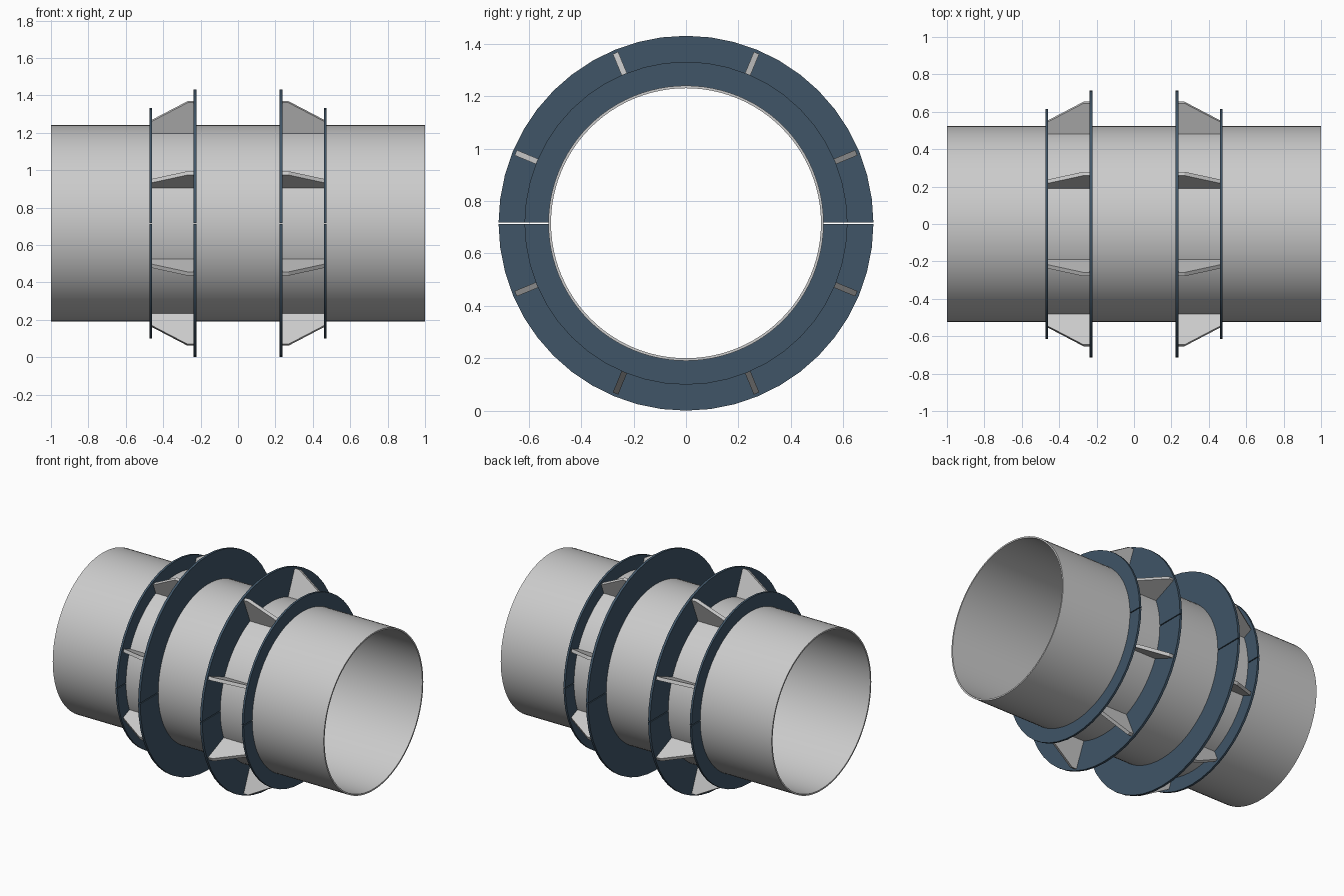
import bpy, bmesh
from math import cos, sin, pi, radians
from mathutils import Matrix

if "Cube" in bpy.data.objects:
    bpy.data.objects.remove(bpy.data.objects["Cube"])

R_PIPE, R_BIG, R_SMALL = 0.525, 0.715, 0.616
CZ = R_BIG
GAP = 0.003  # half of the slit between flange halves

blue = bpy.data.materials.new("flange_blue")
blue.diffuse_color = (0.05, 0.09, 0.135, 1)
blue.use_nodes = True
blue.node_tree.nodes["Principled BSDF"].inputs["Base Color"].default_value = blue.diffuse_color


def finish(name, bm, mat=None, smooth=False):
    bmesh.ops.recalc_face_normals(bm, faces=bm.faces)
    me = bpy.data.meshes.new(name)
    bm.to_mesh(me)
    bm.free()
    ob = bpy.data.objects.new(name, me)
    ob.location.z = CZ
    bpy.context.collection.objects.link(ob)
    if mat:
        me.materials.append(mat)
    if smooth:
        bpy.ops.object.select_all(action='DESELECT')
        ob.select_set(True)
        bpy.context.view_layer.objects.active = ob
        bpy.ops.object.shade_smooth_by_angle(angle=radians(30))
    return ob


def prism(bm, pts, vec):
    face = bm.faces.new([bm.verts.new(p) for p in pts])
    out = bmesh.ops.extrude_face_region(bm, geom=[face])
    moved = [v for v in out["geom"] if isinstance(v, bmesh.types.BMVert)]
    bmesh.ops.translate(bm, verts=moved, vec=vec)
    return list(face.verts) + moved


# Open pipe: rectangle wall section swept around the x axis
bm = bmesh.new()
N = 96
sec = [(-1, R_PIPE), (1, R_PIPE), (1, R_PIPE - 0.01), (-1, R_PIPE - 0.01)]
loops = [[bm.verts.new((x, r * cos(2 * pi * i / N), r * sin(2 * pi * i / N)))
          for x, r in sec] for i in range(N)]
for i in range(N):
    a, b = loops[i], loops[(i + 1) % N]
    for k in range(4):
        bm.faces.new((a[k], a[(k + 1) % 4], b[(k + 1) % 4], b[k]))
finish("pipe", bm, smooth=True)


# Half flange rings, split along the horizontal middle
def half_flange(name, radius, x0, x1, up):
    bm = bmesh.new()
    steps = 24
    rows = []
    for i in range(steps + 1):
        t = pi * i / steps
        row = []
        for x, r in ((x0, R_PIPE), (x1, R_PIPE), (x1, radius), (x0, radius)):
            row.append(bm.verts.new((x, r * cos(t), up * max(r * sin(t), GAP))))
        rows.append(row)
    for a, b in zip(rows, rows[1:]):
        for k in range(4):
            bm.faces.new((a[k], a[(k + 1) % 4], b[(k + 1) % 4], b[k]))
    bm.faces.new(rows[0])
    bm.faces.new(rows[-1])
    finish(name, bm, blue, smooth=True)


for s, side in ((-1, "left"), (1, "right")):
    for up, half in ((1, "upper"), (-1, "lower")):
        half_flange(f"inner_flange_{side}_{half}", R_BIG, s * 0.221, s * 0.237, up)
        half_flange(f"outer_flange_{side}_{half}", R_SMALL, s * 0.459, s * 0.473, up)

    # Eight tapered gussets between the two flanges
    bm = bmesh.new()
    w = 0.022
    prof = [(0.237, 0.52), (0.237, 0.703), (0.27, 0.703), (0.459, 0.596), (0.459, 0.52)]
    for i in range(8):
        verts = prism(bm, [(s * x, -w / 2, r) for x, r in prof], (0, w, 0))
        bmesh.ops.rotate(bm, verts=verts, cent=(0, 0, 0),
                         matrix=Matrix.Rotation(radians(22.5 + 45 * i), 3, 'X'))
    finish(f"gussets_{side}", bm)
